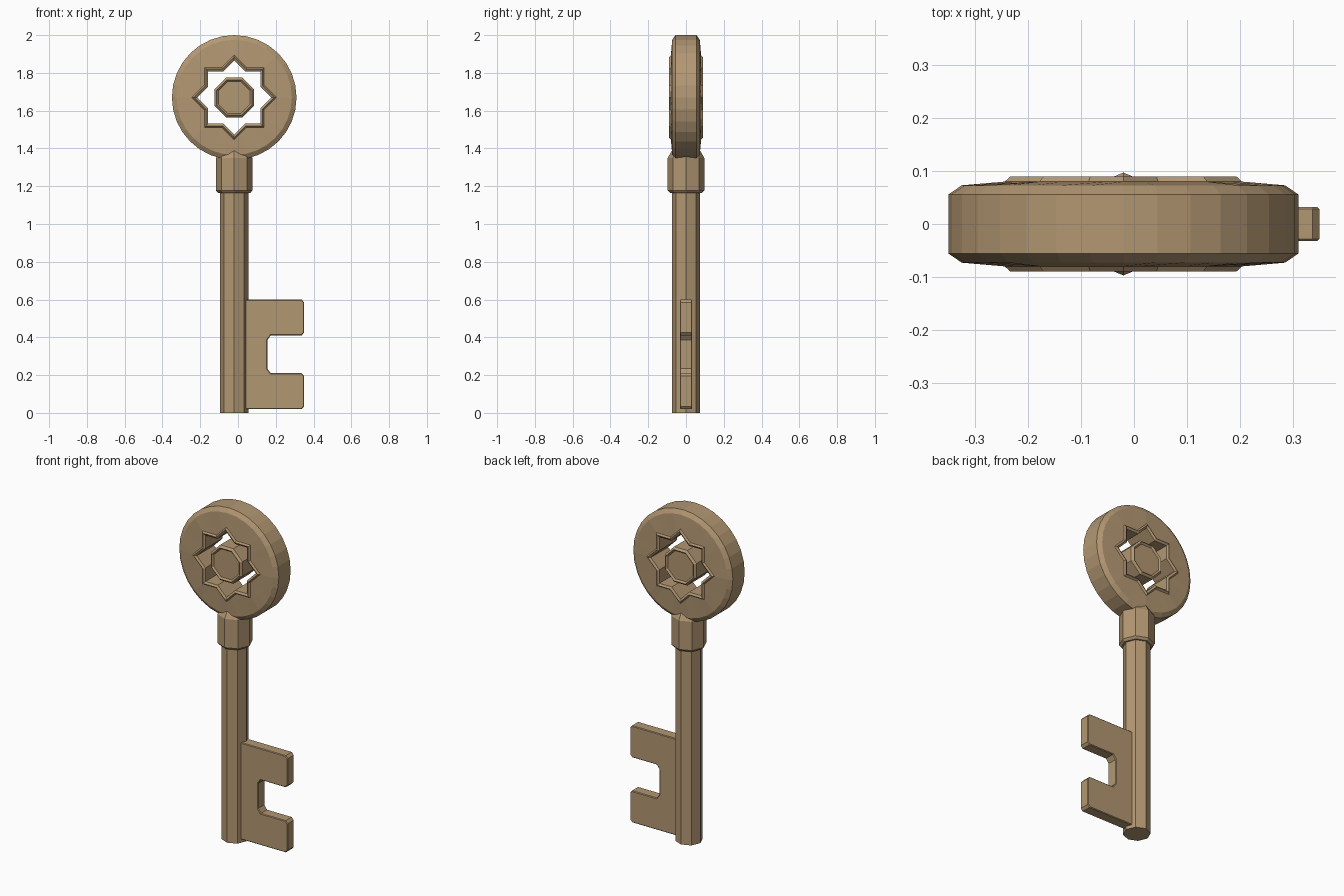
import bpy, bmesh
from math import sin, cos, pi, sqrt
from mathutils import Vector

if "Cube" in bpy.data.objects:
    bpy.data.objects.remove(bpy.data.objects["Cube"])

CX, CZ = -0.02, 1.67   # key axis and head centre

mat = bpy.data.materials.new("aged_brass")
mat.diffuse_color = (0.45, 0.31, 0.17, 1)
mat.use_nodes = True
mat.node_tree.nodes["Principled BSDF"].inputs["Base Color"].default_value = mat.diffuse_color


def finish(name, bm):
    bmesh.ops.recalc_face_normals(bm, faces=bm.faces)
    me = bpy.data.meshes.new(name)
    bm.to_mesh(me)
    bm.free()
    me.materials.append(mat)
    ob = bpy.data.objects.new(name, me)
    bpy.context.collection.objects.link(ob)
    return ob


def loft(name, loops, closed=False):
    """Bridge equal-length loops; cap the ends, or close back to the first loop."""
    bm = bmesh.new()
    rings = [[bm.verts.new(p) for p in lp] for lp in loops]
    n = len(rings[0])
    pairs = list(zip(rings, rings[1:]))
    if closed:
        pairs.append((rings[-1], rings[0]))
    else:
        bm.faces.new(rings[0])
        bm.faces.new(rings[-1])
    for a, b in pairs:
        for i in range(n):
            j = (i + 1) % n
            bm.faces.new((a[i], a[j], b[j], b[i]))
    return finish(name, bm)


def ring_xz(n, r, y, turn=0.0):
    return [Vector((CX + r * cos(2 * pi * i / n + turn), y,
                    CZ + r * sin(2 * pi * i / n + turn))) for i in range(n)]


def star_xz(r, y):
    """Eight-pointed star of two squares, 32 points to match the disc."""
    inner = r * cos(pi / 4) / cos(pi / 8)
    pts = [Vector((CX + q * cos(pi * k / 8), y, CZ + q * sin(pi * k / 8)))
           for k in range(16) for q in [inner if k % 2 else r]]
    out = []
    for k in range(16):
        out += [pts[k], (pts[k] + pts[(k + 1) % 16]) / 2]
    return out


# head: bevelled disc with raised rim around a star-shaped hole
half = [(ring_xz, 32, 0.33, 0.056), (ring_xz, 32, 0.305, 0.073),
        (star_xz, 0.224, 0.080), (star_xz, 0.213, 0.090), (star_xz, 0.196, 0.082)]
front = [f(*a[:-1], -a[-1]) for f, *a in half]
back = [f(*a) for f, *a in reversed(half)]
loft("head_disc", front + back, closed=True)

# octagonal boss in the middle of the star, with raised edge
steps = [(0.091, 0.080), (0.101, 0.090), (0.1137, 0.078)]
boss = [ring_xz(8, r, -y, pi / 8) for r, y in steps]
boss += [ring_xz(8, r, y, pi / 8) for r, y in reversed(steps)]
loft("head_boss", boss)


# octagonal shaft and collar
def oct_column(name, steps):
    loft(name, [[(CX + r * cos(pi * i / 4), r * sin(pi * i / 4), z)
                 for i in range(8)] for r, z in steps])


oct_column("shaft", [(0.075, 0), (0.075, 1.2)])
oct_column("collar", [(0.085, 1.165), (0.097, 1.178), (0.097, 1.350), (0.075, 1.388)])

# key bit: notched plate with chamfered corners, profile mirrored about its middle
MID = 0.31
lower = [(0.03, 0.02), (0.337, 0.02), (0.35, 0.035), (0.35, 0.195),
         (0.337, 0.21), (0.173, 0.21), (0.155, 0.235)]
profile = lower + [(x, 2 * MID - z) for x, z in reversed(lower)]
bit = loft("key_bit", [[(x, y, z) for x, z in profile] for y in (-0.032, 0.032)])
bev = bit.modifiers.new("edge", 'BEVEL')
bev.width = 0.004
bev.segments = 1
bev.limit_method = 'ANGLE'
bev.angle_limit = 1.0
